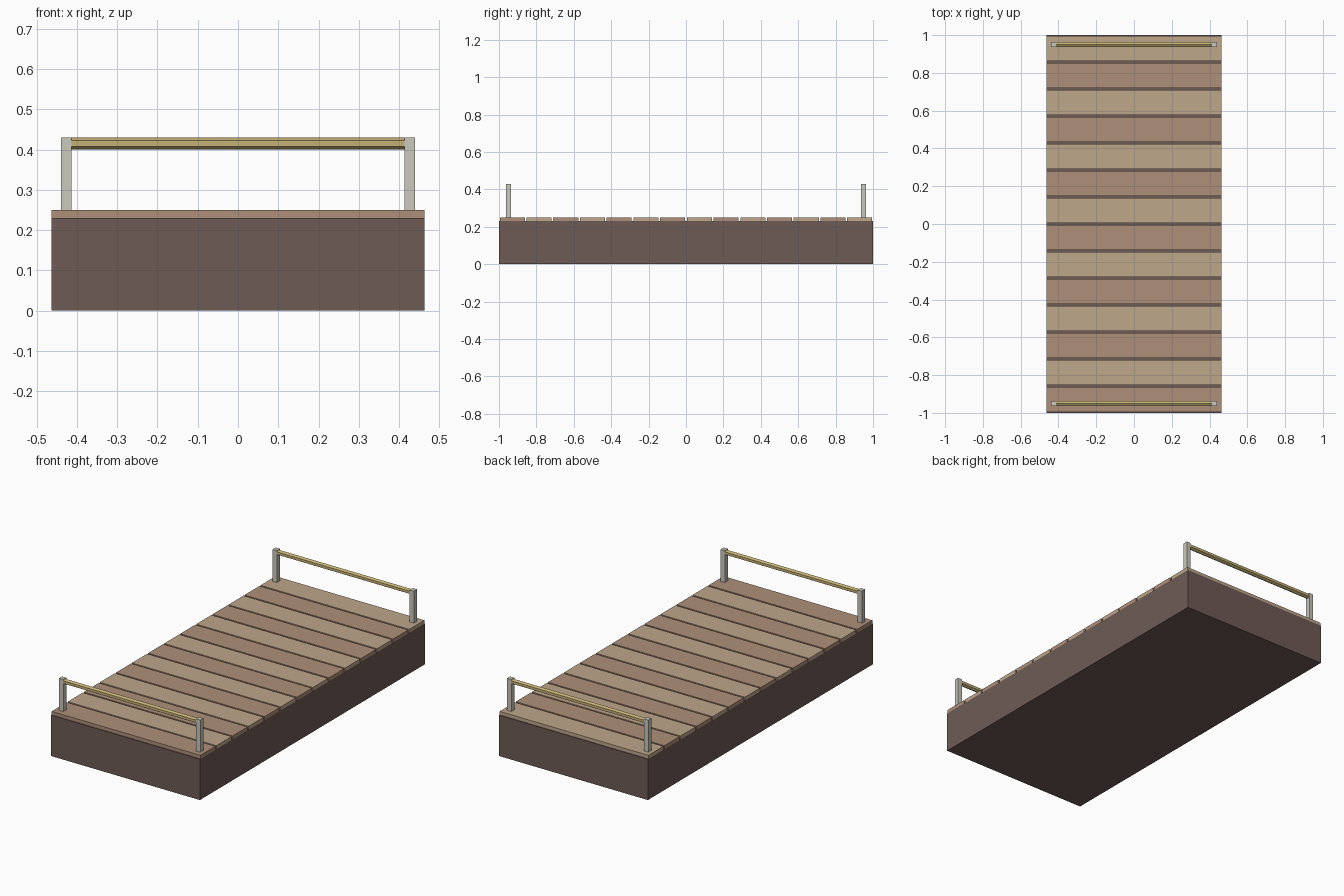
import bpy, math

if "Cube" in bpy.data.objects:
    bpy.data.objects.remove(bpy.data.objects["Cube"])


def material(name, rgb):
    m = bpy.data.materials.new(name)
    m.diffuse_color = (*rgb, 1.0)
    m.use_nodes = True
    m.node_tree.nodes["Principled BSDF"].inputs["Base Color"].default_value = m.diffuse_color
    return m


BASE = material("dark_wood", (0.155, 0.105, 0.093))
BROWN = material("brown_wood", (0.43, 0.28, 0.195))
TAN = material("tan_wood", (0.52, 0.385, 0.26))
POST = material("pale_metal", (0.60, 0.58, 0.51))
RAIL = material("brass", (0.56, 0.44, 0.18))


def box(name, center, size, mat):
    bpy.ops.mesh.primitive_cube_add(size=1, location=center)
    o = bpy.context.object
    o.name = name
    o.scale = size
    bpy.ops.object.transform_apply(location=False, rotation=False, scale=True)
    o.data.materials.append(mat)
    return o


WIDTH, LENGTH = 0.926, 2.0
BASE_H, TOP = 0.23, 0.25

# Solid platform body
box("platform_base", (0, 0, BASE_H / 2), (WIDTH, LENGTH, BASE_H), BASE)

# Deck planks in alternating colours
COUNT, GAP = 14, 0.009
pitch = LENGTH / COUNT
for i in range(COUNT):
    y = -LENGTH / 2 + (i + 0.5) * pitch
    box(f"deck_plank_{i + 1}", (0, y, (BASE_H + TOP) / 2),
        (WIDTH, pitch - GAP, TOP - BASE_H), TAN if i % 2 else BROWN)

# Low railing at each end: two square posts and a hexagonal bar
POST_X, POST_W, RAIL_TOP, RAIL_R = 0.4265, 0.027, 0.43, 0.015
for side, y in (("front", -0.95), ("back", 0.95)):
    for label, sx in (("left", -1), ("right", 1)):
        box(f"{side}_{label}_post", (sx * POST_X, y, (TOP + RAIL_TOP) / 2),
            (POST_W, POST_W, RAIL_TOP - TOP), POST)
    bpy.ops.mesh.primitive_cylinder_add(
        vertices=6, radius=RAIL_R, depth=2 * POST_X - POST_W,
        location=(0, y, RAIL_TOP - RAIL_R), rotation=(0, math.pi / 2, 0))
    rail = bpy.context.object
    rail.name = f"{side}_rail"
    # Turn the hexagon so a ridge faces straight up
    bpy.ops.object.transform_apply(location=False, rotation=True, scale=False)
    top = max(v.co.z for v in rail.data.vertices)
    if top < RAIL_R - 0.001:
        rail.rotation_euler.x = math.pi / 6
    rail.data.materials.append(RAIL)
